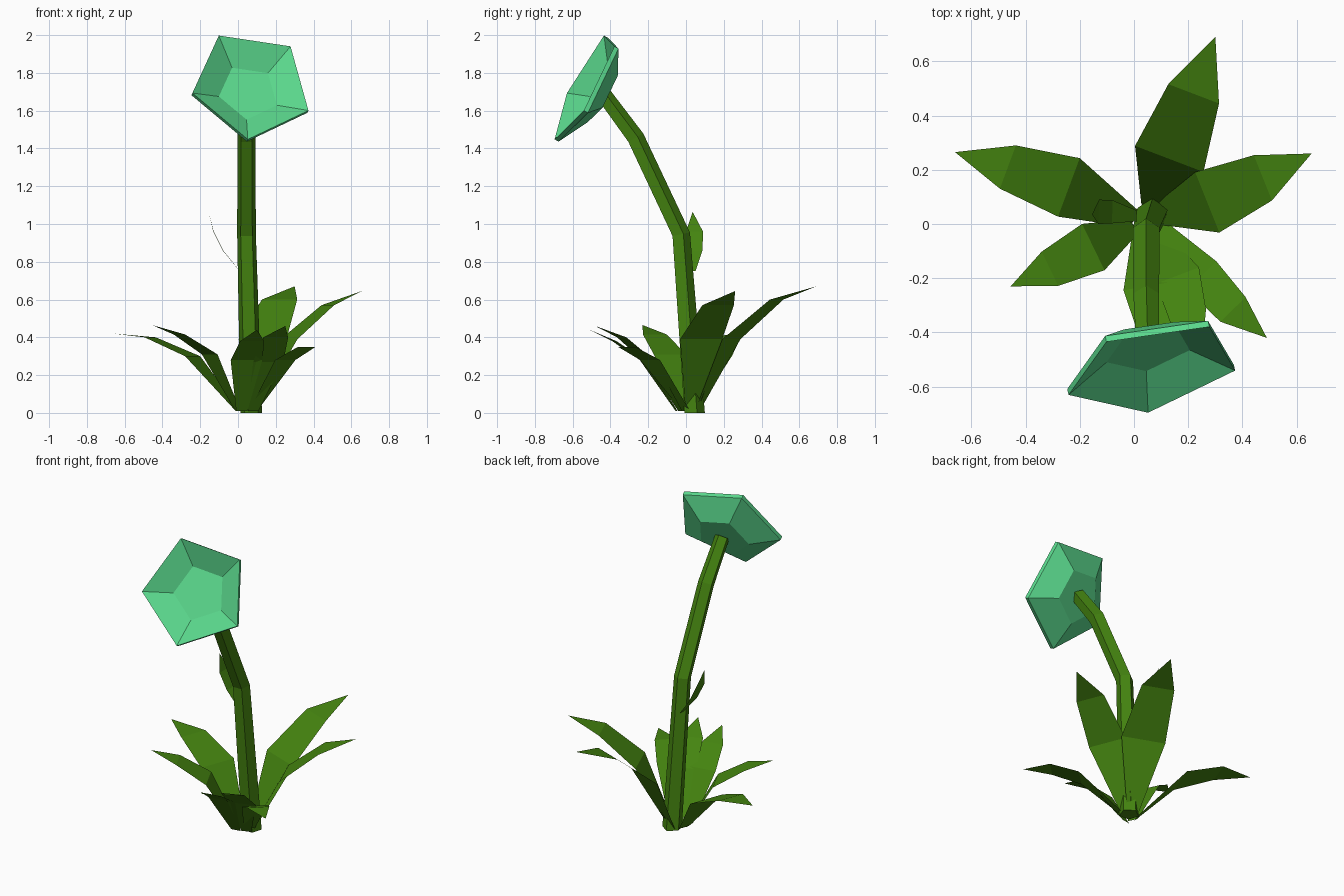
import bpy, bmesh, math
from mathutils import Vector

cube = bpy.data.objects.get("Cube")
if cube:
    bpy.data.objects.remove(cube, do_unlink=True)


def make_material(name, color):
    mat = bpy.data.materials.new(name)
    mat.use_nodes = True
    mat.diffuse_color = color
    bsdf = next(n for n in mat.node_tree.nodes if n.type == 'BSDF_PRINCIPLED')
    bsdf.inputs["Base Color"].default_value = color
    bsdf.inputs["Roughness"].default_value = 0.9
    return mat


leaf_green = make_material("leaf green", (0.058, 0.23, 0.005, 1))
bloom_green = make_material("bloom mint green", (0.105, 0.7, 0.27, 1))


def finish(name, bm, mat, closed=True):
    if closed:
        bmesh.ops.recalc_face_normals(bm, faces=bm.faces)
    mesh = bpy.data.meshes.new(name)
    bm.to_mesh(mesh)
    bm.free()
    mesh.materials.append(mat)
    obj = bpy.data.objects.new(name, mesh)
    bpy.context.collection.objects.link(obj)
    return obj


def loft(name, rings, mat):
    """Closed tube through equal rings of points, capped at both ends."""
    bm = bmesh.new()
    rows = [[bm.verts.new(p) for p in ring] for ring in rings]
    n = len(rows[0])
    for a, b in zip(rows, rows[1:]):
        for i in range(n):
            j = (i + 1) % n
            bm.faces.new((a[i], a[j], b[j], b[i]))
    bm.faces.new(rows[0])
    bm.faces.new(rows[-1])
    return finish(name, bm, mat)


def ring(center, u, v, radius, sides=5, phase=0.0):
    angles = [phase + math.tau * i / sides for i in range(sides)]
    return [center + radius * (math.cos(a) * u + math.sin(a) * v) for a in angles]


def leaf(name, path, widths):
    """Folded strip along a path, ending in a pointed tip."""
    pts = [Vector(p) for p in path]
    flat = pts[-1] - pts[0]
    side = Vector((-flat.y, flat.x, 0)).normalized()
    bm = bmesh.new()
    rows = [(bm.verts.new(p - side * w / 2), bm.verts.new(p + side * w / 2))
            for p, w in zip(pts, widths)]
    tip = bm.verts.new(pts[-1])
    for a, b in zip(rows, rows[1:]):
        bm.faces.new((a[0], b[0], b[1], a[1]))
    bm.faces.new((rows[-1][0], tip, rows[-1][1]))
    return finish(name, bm, leaf_green, closed=False)


# Bent five-sided stem
stem_path = [Vector(p) for p in ((0.07, 0.04, 0), (0.045, -0.03, 0.945),
                                 (0.045, -0.27, 1.455), (0.05, -0.44, 1.685))]
across = Vector((1, 0, 0))
stem_rings = []
for i, p in enumerate(stem_path):
    along = stem_path[min(i + 1, 3)] - stem_path[max(i - 1, 0)]
    up = along.cross(across).normalized()
    stem_rings.append(ring(p, across, up, (0.06, 0.052, 0.05, 0.045)[i],
                           phase=math.pi / 2))
# keep the foot level with the ground
for p in stem_rings[0]:
    p.z = 0.0
loft("stem", stem_rings, leaf_green)

# Pentagonal cupped bloom facing forward and up
center = Vector((0.072, -0.536, 1.736))
facing = Vector((0.196, -0.863, 0.465)).normalized()
corner = Vector((-0.172, 0.096, 0.264))
u = (corner - facing * corner.dot(facing)).normalized()
v = facing.cross(u)
profile = ((0.085, 0.165), (0, 0.33), (0.025, 0.33), (0.112, 0.165))
loft("bloom", [ring(center - facing * d, u, v, r) for d, r in profile], bloom_green)

# Leaves around the foot: path from base to tip, widths of the rows
leaf("back_leaf", ((0.06, 0.06, 0.01), (0.13, 0.24, 0.39), (0.22, 0.48, 0.6),
                   (0.3, 0.69, 0.67)), (0.07, 0.27, 0.2))
leaf("left_back_leaf", ((0.08, 0.03, 0.01), (0.27, 0.08, 0.39), (0.475, 0.17, 0.57),
                        (0.655, 0.26, 0.645)), (0.07, 0.24, 0.18))
leaf("right_back_leaf", ((0, 0.02, 0.01), (-0.24, 0.135, 0.3), (-0.465, 0.21, 0.4),
                         (-0.66, 0.265, 0.42)), (0.07, 0.23, 0.17))
leaf("right_front_leaf", ((0, -0.01, 0.01), (-0.15, -0.085, 0.31), (-0.31, -0.165, 0.415),
                          (-0.455, -0.23, 0.465)), (0.06, 0.19, 0.14))
leaf("left_front_leaf", ((0.08, 0, 0.01), (0.25, -0.19, 0.28), (0.365, -0.315, 0.35),
                         (0.49, -0.42, 0.35)), (0.06, 0.15, 0.13))
leaf("front_leaf", ((0.02, -0.05, 0.01), (0.045, -0.23, 0.28), (0.075, -0.38, 0.38),
                    (0.1, -0.51, 0.44)), (0.06, 0.17, 0.13))
leaf("front_inner_leaf", ((0.08, -0.03, 0.01), (0.16, -0.19, 0.27), (0.2, -0.34, 0.4),
                          (0.25, -0.48, 0.46)), (0.06, 0.17, 0.14))

# Small leaf on the stem
leaf("stem_leaf", ((0.01, 0.03, 0.75), (-0.08, 0.045, 0.86), (-0.13, 0.045, 0.96),
                   (-0.155, 0.035, 1.065)), (0.04, 0.085, 0.09))
